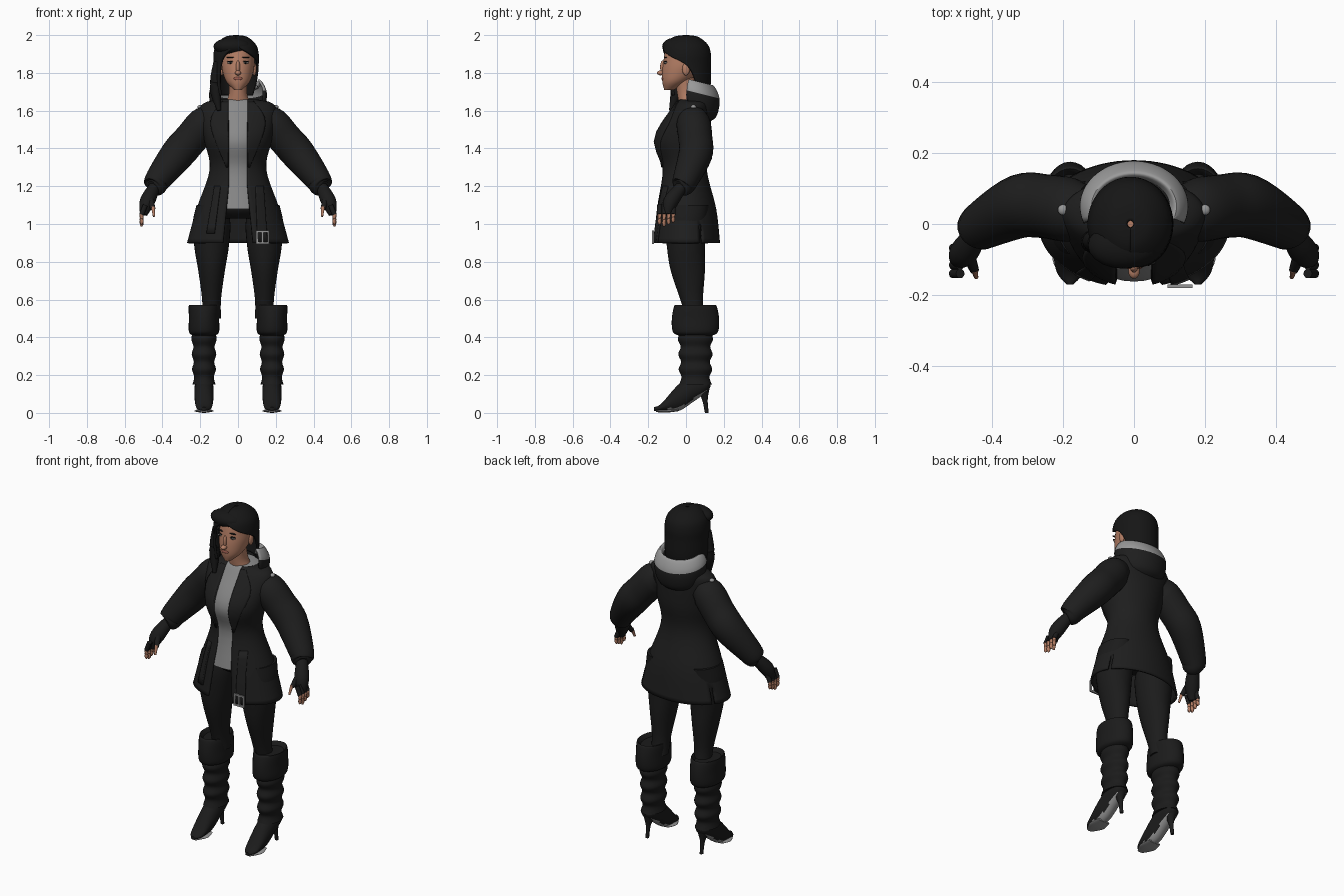
import bpy, bmesh, math
from mathutils import Vector, Matrix

if "Cube" in bpy.data.objects:
    bpy.data.objects.remove(bpy.data.objects["Cube"])


def material(name, red, green, blue):
    mat = bpy.data.materials.new(name)
    mat.use_nodes = True
    color = (red, green, blue, 1)
    mat.diffuse_color = color
    mat.node_tree.nodes["Principled BSDF"].inputs["Base Color"].default_value = color
    return mat


def grey(name, level):
    return material(name, level, level, level)


COAT = grey("coat black", .013)
LEATHER = grey("leather black", .011)
HAIR = grey("hair black", .008)
SHIRT = grey("shirt grey", .25)
LINING = grey("lining grey", .32)
METAL = grey("metal grey", .3)
SKIN = material("skin", .46, .21, .13)
LIP = material("lip", .33, .11, .08)
EYE = material("eye white", .5, .46, .43)
FULL = math.tau


def finish(name, bm, materials, mirror=False, thickness=0):
    mesh = bpy.data.meshes.new(name)
    bm.to_mesh(mesh)
    bm.free()
    for mat in materials:
        mesh.materials.append(mat)
    obj = bpy.data.objects.new(name, mesh)
    bpy.context.collection.objects.link(obj)
    bpy.ops.object.select_all(action='DESELECT')
    obj.select_set(True)
    bpy.context.view_layer.objects.active = obj
    bpy.ops.object.shade_smooth_by_angle(angle=math.radians(50))
    if thickness:
        obj.modifiers.new("thickness", 'SOLIDIFY').thickness = thickness
    if mirror:
        obj.modifiers.new("mirror", 'MIRROR').use_mirror_merge = False


def spline(rows, steps=5):
    """Catmull-Rom resampling of equal-length tuples."""
    result = []
    last = len(rows) - 1
    for i in range(last):
        before, start, end, after = rows[max(0, i - 1)], rows[i], rows[i + 1], rows[min(last, i + 2)]
        for step in range(steps):
            t = step / steps
            result.append(tuple(
                b + t / 2 * (c - a + t * (2 * a - 5 * b + 4 * c - d + t * (3 * (b - c) + d - a)))
                for a, b, c, d in zip(before, start, end, after)))
    return result + [rows[last]]


def join_rings(bm, rings, closed, skip=None):
    verts = [[bm.verts.new(point) for point in ring] for ring in rings]
    count = len(rings[0])
    for i, (upper, lower) in enumerate(zip(verts, verts[1:])):
        for j in range(count if closed else count - 1):
            k = (j + 1) % count
            if not (skip and skip(rings[i][j], j)):
                bm.faces.new((upper[j], lower[j], lower[k], upper[k]))
    if closed:
        bm.faces.new(verts[0])
        bm.faces.new(verts[-1])
        bmesh.ops.recalc_face_normals(bm, faces=bm.faces)


def loft(name, rows, *materials, x=0, sides=32, skip=None, paint=None, lie=False, slope=0, steps=5,
         mirror=False, thickness=0):
    """Rows, top down: height, centre y, half width, half depth; open sheets add two angles from the front."""
    closed = len(rows[0]) == 4
    rings = []
    for z, y, width, depth, *angles in spline(rows, steps):
        start, end = angles or (0, FULL)
        ring = []
        for j in range(sides if closed else sides + 1):
            angle = start + (end - start) * j / sides
            across, along = x + width * math.sin(angle), y - depth * math.cos(angle)
            ring.append(Vector((across, z, along) if lie else (across, along, z)))
        rings.append(ring)
    bm = bmesh.new()
    join_rings(bm, rings, closed, skip)
    bm.normal_update()
    for face in bm.faces:
        face.material_index = int(paint(face)) if paint else 0
    for vert in bm.verts:
        vert.co.z += slope * vert.co.y
    finish(name, bm, materials, mirror, thickness)


def tube(name, points, mat, sides=20, mirror=True):
    """Round tube along x, y, z, radius points."""
    path = spline(points)
    rings = []
    for i, (x, y, z, radius) in enumerate(path):
        ahead, behind = path[min(i + 1, len(path) - 1)], path[max(i - 1, 0)]
        turn = (Vector(ahead[:3]) - Vector(behind[:3])).to_track_quat('Z', 'Y')
        angles = [FULL * j / sides for j in range(sides)]
        rings.append([Vector((x, y, z)) + turn @ Vector((math.cos(a), math.sin(a), 0)) * radius for a in angles])
    bm = bmesh.new()
    join_rings(bm, rings, True)
    finish(name, bm, [mat], mirror)


def ball(name, location, size, mat, mirror=False):
    bm = bmesh.new()
    bmesh.ops.create_uvsphere(bm, u_segments=20, v_segments=12, radius=1,
                              matrix=Matrix.LocRotScale(Vector(location), None, Vector(size)))
    finish(name, bm, [mat], mirror)


def face_detail(name, x, z, width, height, mat, raise_by=0):
    """Thin rounded plate resting on the curved face."""
    ball(name, (x, 9 * x * x - .122 - raise_by, z), (width, .008, height), mat, mirror=x > 0)


# Coat body, open at the front with a gap that widens below the waist
coat = [(1.66, .04, .1, .08), (1.62, .03, .2, .1), (1.45, -.02, .18, .15),
        (1.29, -.01, .15, .12), (1.08, 0, .22, .16), (.9, 0, .27, .18)]
fine_coat = spline(coat)


def front_gap(z):
    return .05 + max(0, 1.2 - z) / 10


def coat_sheet(row, left, right, scale=1):
    z, y, width, depth = row
    return (z, y, width * scale, depth * scale, math.asin(left / width), math.asin(right / width))


def coat_patch(name, rows, mirror=False):
    """Cloth piece lying on the coat front: height and two x limits."""
    sheets = []
    for z, left, right in spline(rows):
        upper, lower = next(pair for pair in zip(fine_coat, fine_coat[1:]) if pair[1][0] <= z)
        t = (upper[0] - z) / (upper[0] - lower[0])
        row = [a + t * (b - a) for a, b in zip(upper, lower)]
        sheets.append(coat_sheet(row, left, right, scale=1.05))
    loft(name, sheets, COAT, sides=8, steps=1, mirror=mirror, thickness=.012)


sheets = []
for row in fine_coat:
    *shape, left, right = coat_sheet(row, front_gap(row[0]), front_gap(row[0]))
    sheets.append((*shape, left, FULL - right))
loft("coat_body", sheets, COAT, sides=64, steps=1, thickness=.012,
     skip=lambda point, j: point.z < 1.03 and j in (19, 44))
coat_patch("lapels", [(1.65, .05, .08), (1.53, .05, .14), (1.3, .05, .06)], mirror=True)
coat_patch("left_belt_strap", [(1.2, .09, .13), (.9, .1, .15)])
coat_patch("right_belt_strap", [(1.2, -.12, -.09), (.95, -.16, -.12)])

# Belt buckle: a square frame with a centre pin
bm = bmesh.new()
for side in (-1, 0, 1):
    bars = [((side * .03, 0, 0), (.01, .01, .06))]
    if side:
        bars.append(((0, 0, side * .03), (.07, .01, .01)))
    for offset, size in bars:
        place = Vector((.13, -.175, .93)) + Vector(offset)
        bmesh.ops.create_cube(bm, size=1, matrix=Matrix.LocRotScale(place, None, Vector(size)))
finish("belt_buckle", bm, [METAL])
ball("shoulder_studs", (.2, .04, 1.62), (.015, .015, .01), METAL, mirror=True)

# Shirt under the coat
loft("shirt", [(z, y, width * .9, depth * .95) for z, y, width, depth in coat[:-1]], SHIRT)

# Sleeves and fingerless gloves
tube("sleeves", [(.13, .04, 1.56, .07), (.18, .04, 1.53, .09), (.25, .05, 1.45, .09), (.32, .05, 1.37, .09),
                 (.42, 0, 1.24, .07), (.44, -.02, 1.2, .06), (.45, -.03, 1.19, .04)], COAT, sides=28)
tube("gloves", [(.44, -.02, 1.2, .03), (.48, -.08, 1.12, .04), (.5, -.1, 1.05, .02)], LEATHER)
for i, finger in enumerate(("index", "middle", "ring", "little")):
    y = -.14 + i * .024
    tip = 1 + abs(i - 1) / 100
    tube(finger + "_glove_fingers", [(.49, y, 1.1, .013), (.51, y, 1.05, .013)], LEATHER, sides=12)
    tube(finger + "_fingertips", [(.51, y, 1.06, .01), (.51, y, tip, .01), (.505, y, tip - .01, .004)],
         SKIN, sides=12)
tube("glove_thumbs", [(.47, -.08, 1.15, .02), (.45, -.13, 1.08, .013)], LEATHER, sides=12)
tube("thumb_tips", [(.45, -.13, 1.09, .01), (.445, -.15, 1.04, .006)], SKIN, sides=12)


# Hood folded on the back, with the lining turned out
def hood_row(z, width):
    opening = 1.2 + 6 * max(0, 1.65 - z)
    return (z, .05, width, width - .025, opening, FULL - opening)


hood = [(1.74, .1), (1.77, .12), (1.72, .15), (1.66, .15), (1.6, .13), (1.56, .08)]
loft("hood", [hood_row(*row) for row in hood], COAT, LINING, slope=-.25, thickness=.012,
     paint=lambda face: face.calc_center_median().z > 1.71)

# Trousers
loft("hips", [(1.15, 0, .15, .11), (1.08, 0, .2, .13), (1.03, 0, .11, .08)], LEATHER)
loft("legs", [(1.1, .01, .08, .11), (1, 0, .1, .11), (.87, 0, .09, .1), (.75, .01, .07, .09),
              (.6, .03, .05, .06), (.5, .05, .05, .05)], LEATHER, x=.14, mirror=True)

# Slouched boots: wide tops, folds that alternate down the shaft, stiletto heels
boots = dict(x=.18, mirror=True)
loft("boot_tops", [(.55, .05, .06, .09), (.57, .05, .08, .11), (.5, .05, .08, .125), (.43, .05, .08, .12),
                   (.41, .05, .06, .09)], LEATHER, **boots)
folds = [(.43 - i * .04, .05, .058 + i % 2 * .01 - i * .001, .08 + i % 2 * .014 - i * .001) for i in range(8)]
loft("boot_shafts", folds, LEATHER, **boots)
loft("boot_feet", [(-.17, .02, .01, .01), (-.13, .03, .04, .02), (-.04, .08, .05, .07), (.04, .13, .05, .07),
                   (.11, .15, .04, .04), (.13, .15, .01, .01)], LEATHER, METAL, lie=True, **boots,
     paint=lambda face: face.normal.z < -.6 and face.calc_center_median().y > -.09)
loft("boot_soles", [(-.16, .01, .02, .006), (-.1, .01, .05, .008), (-.04, .015, .04, .006)], METAL,
     lie=True, **boots)
loft("boot_heels", [(.13, .09, .035, .035), (.07, .1, .013, .015), (0, .11, .01, .01)], LEATHER, **boots)

# Head and face
loft("neck", [(1.78, -.01, .05, .05), (1.68, .01, .05, .055), (1.6, .03, .09, .06)], SKIN)
loft("head", [(1.98, 0, .03, .05), (1.95, 0, .08, .1), (1.86, -.01, .088, .11), (1.8, -.03, .08, .097),
              (1.75, -.06, .06, .065), (1.71, -.09, .02, .025)], SKIN)
ball("nose_tip", (0, -.134, 1.8), (.016, .02, .013), SKIN)
ball("nose_bridge", (0, -.123, 1.83), (.011, .014, .036), SKIN)
ball("ears", (.086, 0, 1.82), (.012, .02, .034), SKIN, mirror=True)
face_detail("lips", 0, 1.77, .023, .01, LIP)
face_detail("eyes", .04, 1.854, .017, .006, EYE)
face_detail("irises", .04, 1.854, .006, .006, HAIR, raise_by=.003)
face_detail("upper_lashes", .04, 1.861, .019, .003, HAIR, raise_by=.001)
face_detail("eyebrows", .04, 1.882, .022, .003, HAIR, raise_by=.001)

# Hair: tucked behind the left ear, hanging over the right shoulder
hair = [(2, .01, 0, 0), (1.99, .06, 0, 0), (1.95, .105, 0, 0), (1.9, .12, .7, .5),
        (1.84, .12, 1.6, .8), (1.75, .12, 2, .9), (1.68, .11, 2.2, .9)]
loft("hair", [(z, 0, width, width * 1.1, left, FULL - right) for z, width, left, right in hair], HAIR,
     x=-.01, sides=48, thickness=.014)
ball("fringe_swoop", (-.03, -.06, 1.94), (.1, .066, .046), HAIR)
tube("right_hair_lock", [(-.11, -.05, 1.86, .02), (-.12, -.05, 1.72, .03), (-.1, -.08, 1.6, .01)],
     HAIR, mirror=False)
